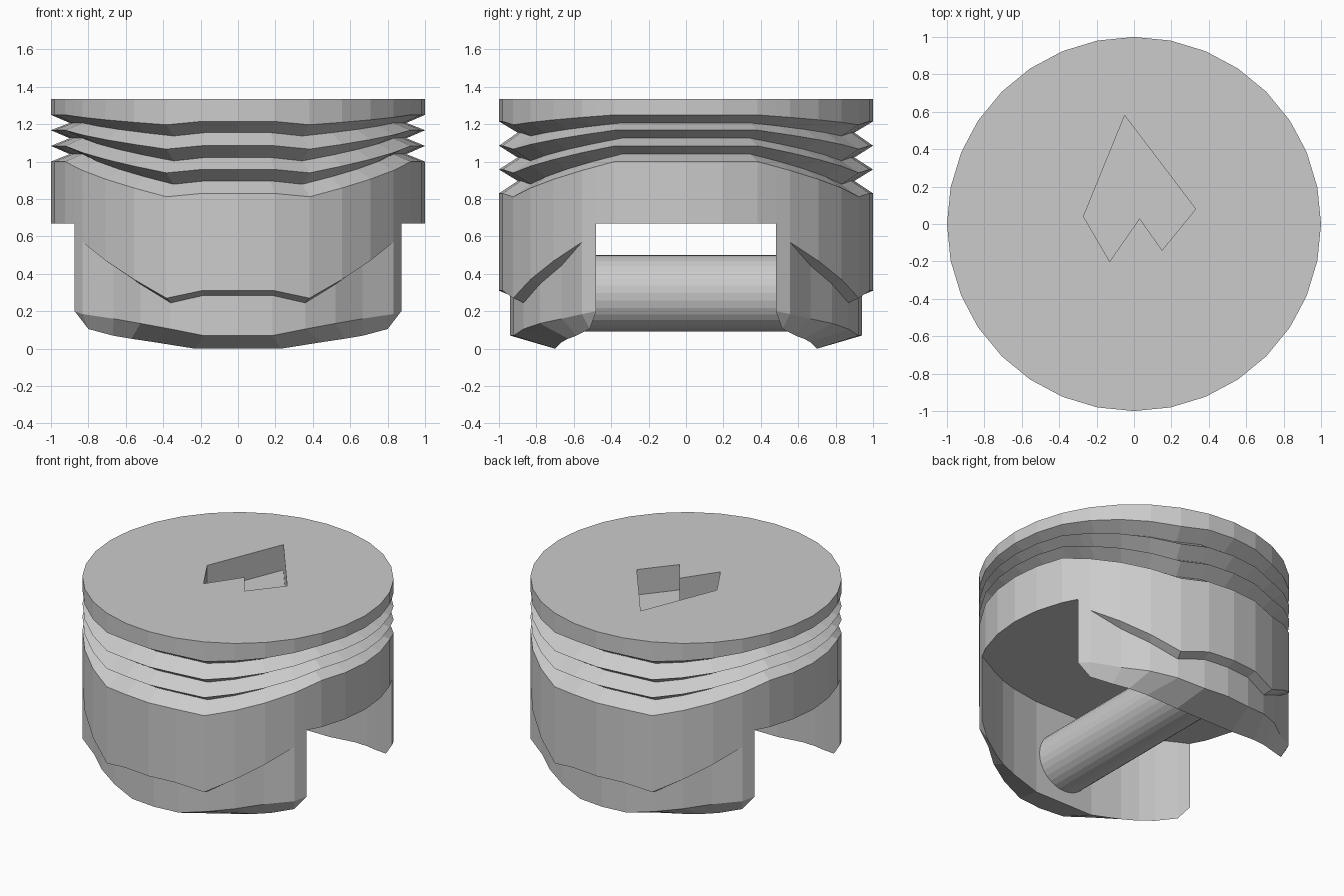
import bpy, bmesh
from math import sin, cos, radians, degrees, atan2, hypot

if "Cube" in bpy.data.objects:
    bpy.data.objects.remove(bpy.data.objects["Cube"])

TOP, CEIL = 1.335, 0.67
CUT_X, CUT_Y = 0.873, 0.48          # corner where the side opening meets the wall
CUT_T = degrees(atan2(CUT_X, CUT_Y))
CUT_R = hypot(CUT_X, CUT_Y)


def interp(t, table):
    for (a, va), (b, vb) in zip(table, table[1:]):
        if t <= b:
            return va + (vb - va) * max(0, t - a) / (b - a)
    return table[-1][1]


def point(t, r, z, sx=1, sy=-1):
    """Point at t degrees away from the y axis on the 32-sided outline."""
    k = CUT_R if abs(t - CUT_T) < 1e-6 else 1
    return (sx * r * k * sin(radians(t)), sy * r * k * cos(radians(t)), z)


# outline of one quarter, then the full ring
quarter = sorted([11.25 * i for i in range(9)] + [CUT_T])
ring = ([(t, 1, -1) for t in quarter] + [(t, 1, 1) for t in quarter[-2::-1]]
        + [(t, -1, 1) for t in quarter[1:]] + [(t, -1, -1) for t in quarter[-2:0:-1]])

bm = bmesh.new()


def face(pts):
    return bm.faces.new([bm.verts.new(p) for p in pts])


def loft(a, b, closed=False):
    n = len(a)
    for i in range(n if closed else n - 1):
        j = (i + 1) % n
        face([a[i], a[j], b[j], b[i]])


# crown with three wavy V grooves: (radius, height at front, height at side)
levels = [(1, TOP, TOP), (1, 1.215, 1.25), (.9, 1.155, 1.207), (1, 1.085, 1.168),
          (.9, 1.022, 1.125), (1, .958, 1.084), (.9, .897, 1.04), (1, .83, 1.0),
          (1, CEIL, CEIL)]
rows = []
for r, front, side in levels:
    dip = 0 if front == side else .018
    wave = [(0, front), (11.25, front), (22.5, front - dip), (67.5, side), (90, side)]
    rows.append([point(t, r, interp(t, wave), sx, sy) for t, sx, sy in ring])
for a, b in zip(rows, rows[1:]):
    loft(a, b, True)

# plain shallow pocket in the crown
pocket = [(-.05, .58), (-.27, .04), (-.13, -.2), (.03, .03), (.15, -.14), (.24, -.03), (.33, .08)]
lip = [(x, y, TOP) for x, y in pocket]
floor = [(x, y, TOP - .18) for x, y in pocket]
loft(lip, floor, True)
face(floor)
edges = []
for loop in (rows[0], lip):
    vs = [bm.verts.new(p) for p in loop]
    edges += [bm.edges.new((v, vs[i - 1])) for i, v in enumerate(vs)]
bmesh.ops.triangle_fill(bm, use_beauty=True, use_dissolve=False, edges=edges)

# skirt columns: t, step height, inset, rim height, inner x, inner y, bottom z
cols = [(0, .31, .06, .07, 0, .70, 0),
        (11.25, .31, .06, .07, .23, .70, 0),
        (22.5, .27, .06, .105, .45, .665, .035),
        (33.75, .37, .06, .135, .57, .63, .053),
        (45, .47, .06, .16, .67, .585, .07),
        (56.25, .57, 0, .185, .80, .515, .105),
        (CUT_T, .61, 0, .20, CUT_X, CUT_Y, .20)]


def skirt(sy):
    """Curved skirt panel: outer wall, stepped lower wall, bevel, inner wall."""
    strips = [[] for _ in range(6)]
    for sx, group in ((-1, cols[::-1]), (1, cols[1:])):
        for t, step, inset, rim, ix, iy, iz in group:
            r = 1 - inset
            pts = [point(t, 1, CEIL, sx, sy), point(t, 1, step, sx, sy),
                   point(t, r, step - inset * .42, sx, sy), point(t, r, rim, sx, sy),
                   (sx * ix, sy * iy, iz), (sx * ix, sy * iy, CEIL)]
            for s, p in zip(strips, pts):
                s.append(p)
    for a, b in zip(strips, strips[1:]):
        loft(a, b)
    return strips[5]


front_edge, back_edge = skirt(-1), skirt(1)

# ceiling between the two skirt panels
side = [(t, sy) for t, sx, sy in ring if sx == 1 and t > CUT_T + .1]
right_arc = [point(t, 1, CEIL, 1, sy) for t, sy in side]
left_arc = [(-x, y, z) for x, y, z in right_arc[::-1]]
face(front_edge + right_arc + back_edge[::-1] + left_arc)

bmesh.ops.remove_doubles(bm, verts=bm.verts[:], dist=1e-4)
bmesh.ops.recalc_face_normals(bm, faces=bm.faces[:])
mesh = bpy.data.meshes.new("piston_body")
bm.to_mesh(mesh)
bm.free()
bpy.context.collection.objects.link(bpy.data.objects.new("piston_body", mesh))

# wrist pin running between the skirt panels
bpy.ops.mesh.primitive_cylinder_add(vertices=32, radius=.205, depth=1.402, end_fill_type='NOTHING',
                                    location=(0, 0, .297), rotation=(radians(90), 0, 0))
bpy.context.object.name = "wrist_pin"
